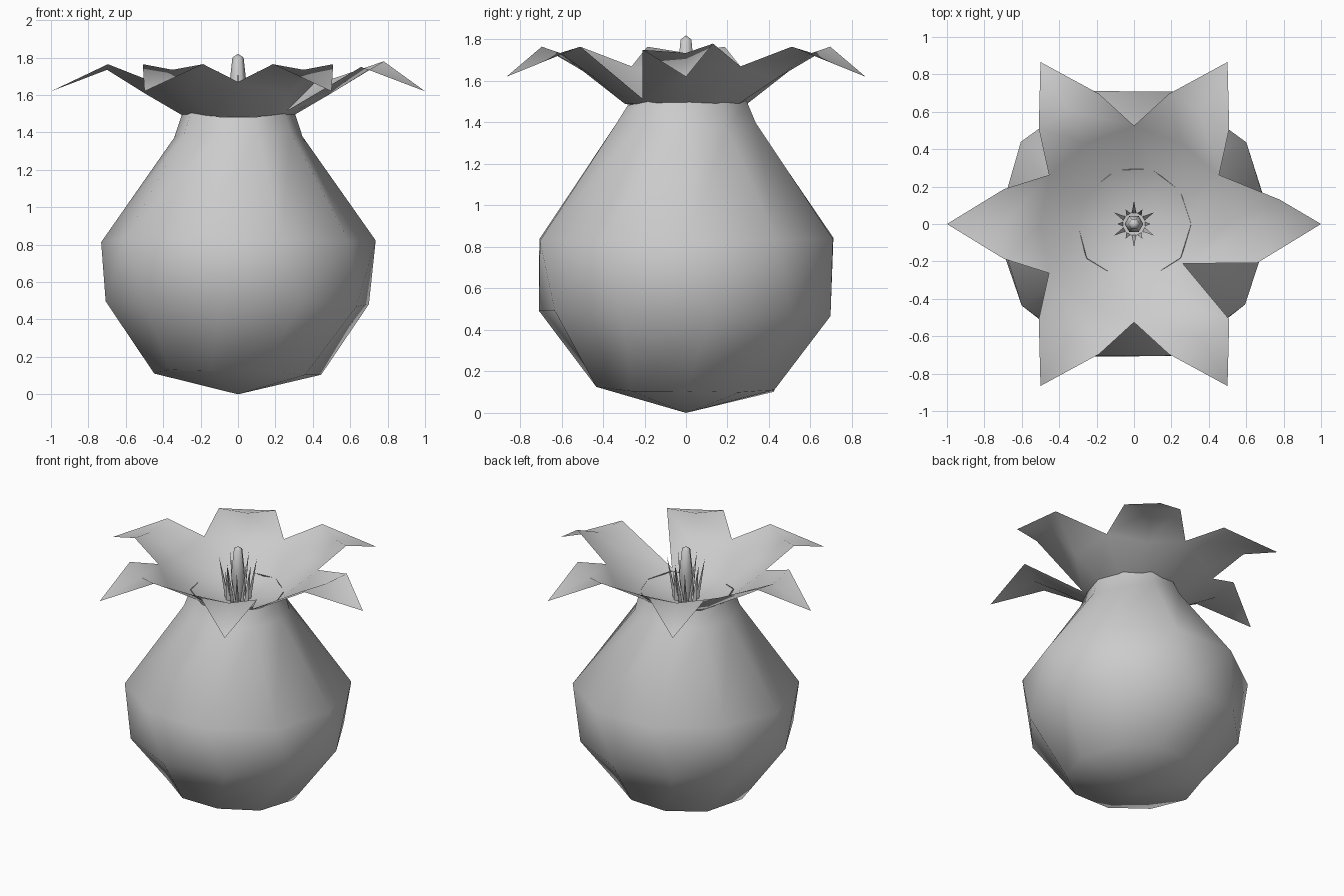
import bpy, bmesh, math, random
from mathutils import Vector

if "Cube" in bpy.data.objects:
    bpy.data.objects.remove(bpy.data.objects["Cube"])

random.seed(4)


def polar(r, deg, z):
    a = math.radians(deg)
    return Vector((r * math.cos(a), r * math.sin(a), z))


def finish(name, bm, smooth=True):
    bmesh.ops.remove_doubles(bm, verts=bm.verts, dist=0.0005)
    bmesh.ops.recalc_face_normals(bm, faces=bm.faces)
    me = bpy.data.meshes.new(name)
    bm.to_mesh(me)
    bm.free()
    for p in me.polygons:
        p.use_smooth = smooth
    ob = bpy.data.objects.new(name, me)
    bpy.context.collection.objects.link(ob)
    return ob


def face(bm, *pts):
    bm.faces.new([bm.verts.new(p) for p in pts])


def lathe(bm, rings, n, jitter=0.0, centre=(0, 0)):
    """Rings of (radius, z, turn); radius 0 makes a pole."""
    rows = []
    for r, z, turn in rings:
        row = []
        for i in range(n):
            d = random.uniform(-jitter, jitter) if r else 0
            p = polar(r + d * 0.5, 360 * i / n + turn, z + d)
            row.append(p + Vector((centre[0], centre[1], 0)))
        rows.append((r, row))
    for (r0, a), (r1, b) in zip(rows, rows[1:]):
        for i in range(n):
            j = (i + 1) % n
            if r0 == 0:
                face(bm, a[0], b[i], b[j])
            elif r1 == 0:
                face(bm, a[i], a[j], b[0])
            else:
                face(bm, a[i], a[j], b[j], b[i])


# Faceted round fruit with a narrow neck
bm = bmesh.new()
lathe(bm, [(0, 0, 0), (0.45, 0.115, 0), (0.71, 0.48, 10), (0.74, 0.83, 0),
           (0.345, 1.38, 0), (0.305, 1.50, 0)], 10, 0.02)
finish("fruit_body", bm)

# Crown: a shallow floor and six drooping petals, with one deep split
bm = bmesh.new()
floor = Vector((0, 0, 1.43))


def valley(deg):
    if deg % 360 == 330:
        return polar(0.335, -39, 1.515)
    return polar(0.525, deg, 1.67)


for k in range(6):
    a = 60 * k
    b_r, b_c, b_l = (polar(0.295, a + d, 1.49) for d in (-30, 0, 30))
    v_r, v_l = valley(a - 30), valley(a + 30)
    mid = polar(0.50, a, 1.61)
    bend = polar(0.70, a, 1.735)
    if k == 0:
        s_r, s_l = polar(0.69, -17.6, 1.75), polar(0.79, 9.5, 1.78)
    else:
        s_r, s_l = polar(0.72, a - 15, 1.765), polar(0.72, a + 15, 1.765)
    tip = polar(1.0, a, 1.62)
    face(bm, floor, b_r, b_c)
    face(bm, floor, b_c, b_l)
    face(bm, b_r, v_r, mid, b_c)
    face(bm, b_c, mid, v_l, b_l)
    face(bm, v_r, s_r, bend, mid)
    face(bm, mid, bend, s_l, v_l)
    face(bm, s_r, tip, bend)
    face(bm, bend, tip, s_l)
finish("petal_crown", bm)

# Central pistil
bm = bmesh.new()
lathe(bm, [(0.02, 1.43, 0), (0.05, 1.62, 0), (0.03, 1.80, 0), (0, 1.82, 0)], 6)
finish("pistil", bm)

# Ring of thin pointed stamens
bm = bmesh.new()
for k in range(12):
    a = 30 * k
    r, top = (0.125, 1.74) if k % 2 else (0.09, 1.66)
    p, q, s = polar(0.06, a - 12, 1.44), polar(0.06, a + 12, 1.44), polar(0.085, a, 1.44)
    t = polar(r, a, top)
    face(bm, p, s, t)
    face(bm, s, q, t)
    face(bm, q, p, t)
finish("stamens", bm, False)
